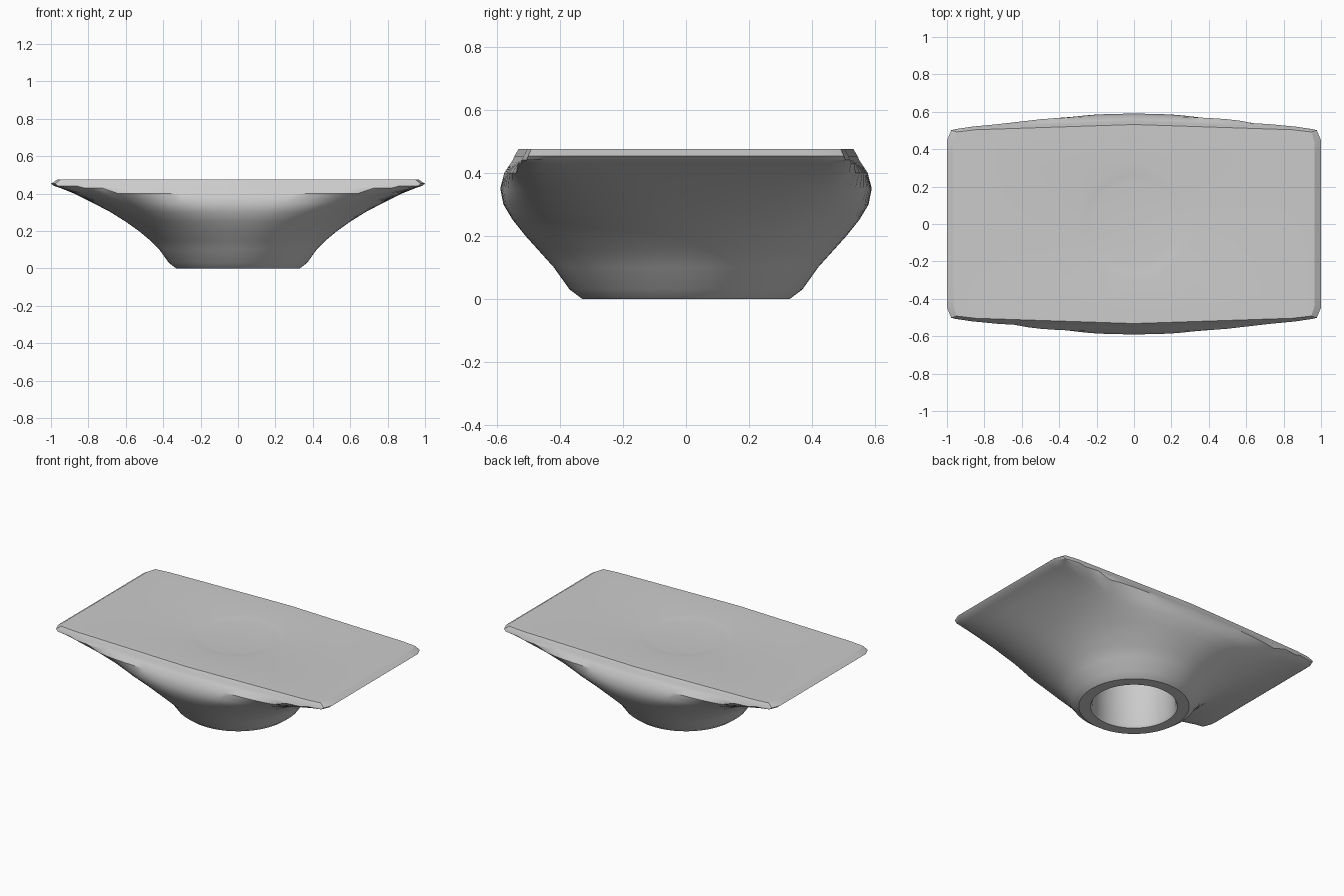
import bpy, bmesh, math

cube = bpy.data.objects.get("Cube")
if cube:
    bpy.data.objects.remove(cube, do_unlink=True)

grey = bpy.data.materials.new("plain grey")
grey.use_nodes = True
colour = (0.6, 0.6, 0.6, 1)
grey.diffuse_color = colour
grey.node_tree.nodes["Principled BSDF"].inputs["Base Color"].default_value = colour

SIDES = 96

# Cross-sections: half width, half depth, height, squareness, end taper
SOCKET = [(0.25, 0.25, 0.43, 2, 0), (0.25, 0.25, 0.02, 2, 0), (0.26, 0.26, 0, 2, 0)]
BODY = [
    (0.33, 0.33, 0, 2, 0),
    (0.37, 0.37, 0.03, 2, 0),
    (0.42, 0.42, 0.10, 2, 0),
    (0.47, 0.465, 0.15, 2.1, 0),
    (0.53, 0.51, 0.20, 2.2, 0),
    (0.60, 0.55, 0.25, 2.3, 0),
    (0.68, 0.58, 0.30, 2.6, 0),
    (0.775, 0.59, 0.35, 3, 0.01),
    (0.875, 0.577, 0.40, 5, 0.03),
    (0.95, 0.557, 0.43, 12, 0.05),
]
PLATE = [
    (0.985, 0.55, 0.441, 30, 0.06),
    (1.0, 0.545, 0.453, 30, 0.06),
    (0.965, 0.532, 0.475, 40, 0.06),
]
DIMPLE = [(0.30, 0.30, 0.475, 2, 0), (0.26, 0.26, 0.471, 2, 0), (0.22, 0.22, 0.468, 2, 0)]


def ring(bm, a, b, z, n, taper):
    """Rounded cross-section running from circular to nearly rectangular."""
    verts = []
    for i in range(SIDES):
        t = math.tau * i / SIDES
        c, s = math.cos(t), math.sin(t)
        k = (abs(c) ** n + abs(s) ** n) ** (-1 / n)
        verts.append(bm.verts.new((a * c * k, b * s * k * (1 - taper * abs(c * k)), z)))
    return verts


# Flared pedestal with rectangular top and round socket beneath
bm = bmesh.new()
rings = [ring(bm, *section) for section in SOCKET + BODY + PLATE + DIMPLE]
for low, high in zip(rings, rings[1:]):
    for i in range(SIDES):
        j = (i + 1) % SIDES
        bm.faces.new((low[i], low[j], high[j], high[i]))
bm.faces.new(rings[0][::-1])
bm.faces.new(rings[-1])
bmesh.ops.recalc_face_normals(bm, faces=bm.faces)
mesh = bpy.data.meshes.new("flared_mount")
bm.to_mesh(mesh)
bm.free()
mesh.materials.append(grey)
mount = bpy.data.objects.new("flared_mount", mesh)
bpy.context.collection.objects.link(mount)

bpy.ops.object.select_all(action="DESELECT")
mount.select_set(True)
bpy.context.view_layer.objects.active = mount
bpy.ops.object.shade_smooth_by_angle(angle=math.radians(30))
